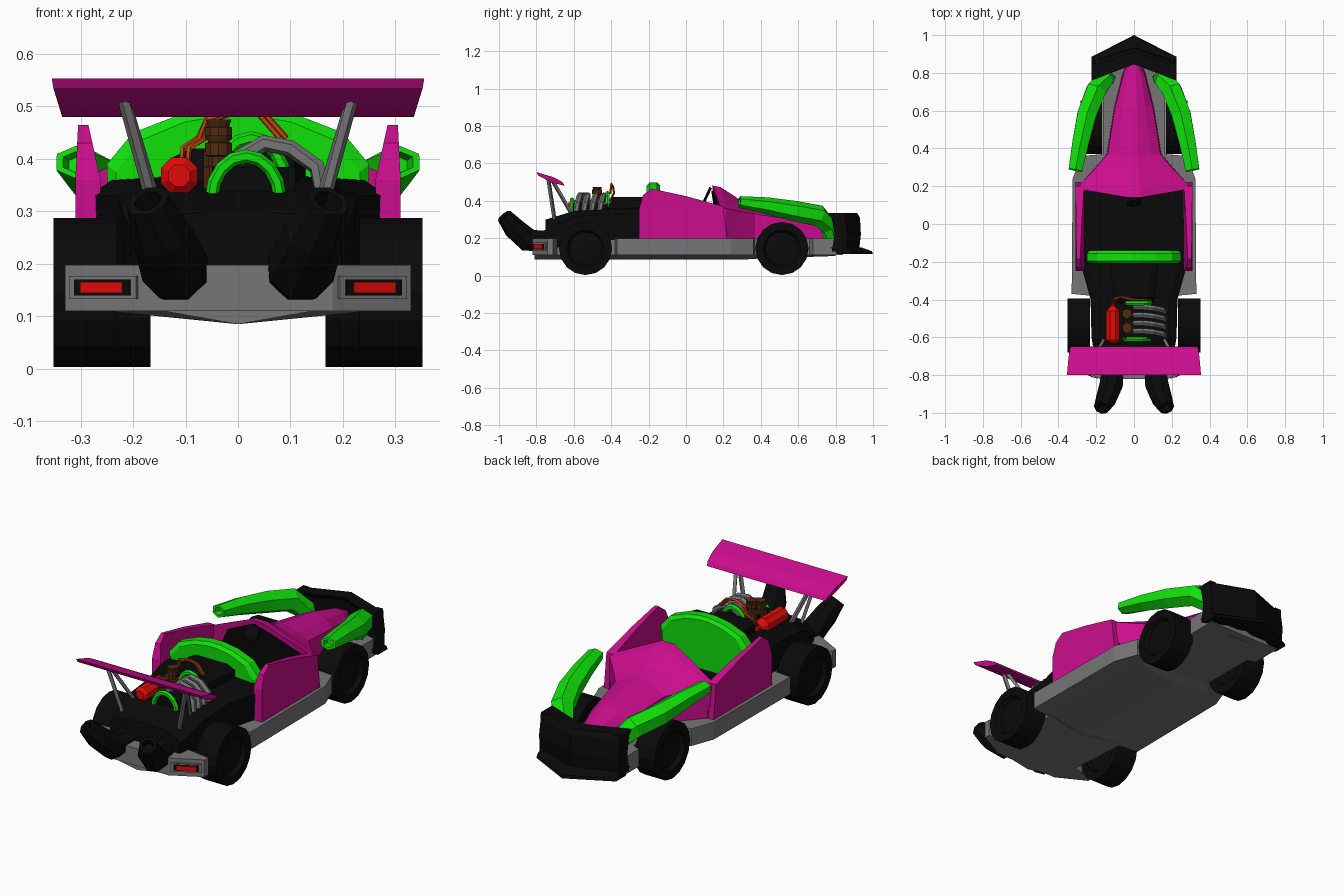
import bpy, bmesh, math
from mathutils import Vector, Matrix

if "Cube" in bpy.data.objects:
    bpy.data.objects.remove(bpy.data.objects["Cube"])

COL = dict(pink=(.6, .004, .27), green=(.005, .75, .003), black=(.003, .003, .003), grey=(.18, .18, .18),
           red=(.78, .003, .003), brown=(.08, .025, .005), orange=(.5, .06, .005))
MATS = {}
for n, c in COL.items():
    MATS[n] = bpy.data.materials.new(n)
    MATS[n].diffuse_color = (*c, 1)


def finish(name, bm, col):
    bmesh.ops.recalc_face_normals(bm, faces=bm.faces)
    me = bpy.data.meshes.new(name)
    bm.to_mesh(me)
    bm.free()
    me.materials.append(MATS[col])
    ob = bpy.data.objects.new(name, me)
    bpy.context.collection.objects.link(ob)
    return ob


def loft(name, rings, col):
    """Skin equal-length rings of points and cap both ends."""
    bm = bmesh.new()
    vs = [[bm.verts.new(p) for p in r] for r in rings]
    n = len(vs[0])
    for a, b in zip(vs, vs[1:]):
        for i in range(n):
            j = (i + 1) % n
            bm.faces.new((a[i], a[j], b[j], b[i]))
    bm.faces.new(vs[0])
    bm.faces.new(vs[-1])
    return finish(name, bm, col)


def box(name, c, size, col, rot=0):
    bm = bmesh.new()
    bmesh.ops.create_cube(bm, size=1, matrix=Matrix.Translation(c) @ Matrix.Rotation(rot, 4, 'Z')
                          @ Matrix.Diagonal((*size, 1)))
    return finish(name, bm, col)


def tube(name, pts, radii, col, sides=6, hollow=False):
    """Tube along pts; each radius is a number or (side, up)."""
    pts = [Vector(p) for p in pts]
    if not isinstance(radii, list):
        radii = [radii] * len(pts)

    def ring(p, t, r, k=1):
        rs, ru = r if isinstance(r, tuple) else (r, r)
        s = t.cross(Vector((0, 0, 1)))
        s = Vector((1, 0, 0)) if s.length < 1e-3 else s.normalized()
        u = s.cross(t).normalized()
        return [p + k * (s * rs * math.cos(a) + u * ru * math.sin(a))
                for a in (2 * math.pi * i / sides + math.pi / sides for i in range(sides))]
    rings = []
    for i, p in enumerate(pts):
        t = (pts[min(i + 1, len(pts) - 1)] - pts[max(i - 1, 0)]).normalized()
        rings.append(ring(p, t, radii[i]))
    if hollow:
        rings += [ring(p, t, radii[-1], .65), ring(p - t * .04, t, radii[-1], .55)]
    return loft(name, rings, col)


def mirrored(half):
    """Close a half outline on +x with its mirror image."""
    return half + [(-p[0], *p[1:]) for p in reversed(half)]


def body(name, sections, col):
    return loft(name, [[(x, y, z) for x, z in mirrored(h)] for y, h in sections], col)


# Chassis plate and V keel
half = [(.21, .84), (.21, .68), (.165, .66), (.165, .37), (.28, .36), (.325, .24), (.33, -.37),
        (.225, -.38), (.2, -.69), (.33, -.71), (.33, -.74), (.18, -.82)]
loft("chassis_plate", [[(x, y, z) for x, y in mirrored(half)] for z in (.11, .198)], 'grey')
loft("keel", [[(-w, y, .115), (0, y, z), (w, y, .115)] for y, w, z in
              ((-.81, .17, .085), (-.39, .17, .085), (-.36, .3, .085), (.3, .27, .085), (.37, .16, .09), (.8, .14, .105))], 'grey')

# Wheels
for tag, y, a, b in (("front", .513, .167, .282), ("rear", -.537, .232, .352)):
    for s in (1, -1):
        prof = ((a + .02, .09), (a, .1), (a, .142), (b, .142), (b, .1), (b - .02, .088), (b - .015, .03))
        loft(tag + "_wheel", [[(s * x, y + r * math.cos(t), .145 + r * math.sin(t))
                               for t in (2 * math.pi * i / 16 for i in range(16))] for x, r in prof], 'black')

# Cockpit floor and rear deck
box("cockpit_floor", (0, 0, .215), (.56, .44, .04), 'black')
body("rear_deck", [(-.2, [(.28, .19), (.285, .33), (.24, .36), (.08, .37)]),
                   (-.4, [(.225, .19), (.23, .33), (.18, .355), (.06, .36)]),
                   (-.6, [(.215, .19), (.225, .315), (.18, .345), (.06, .34)]),
                   (-.75, [(.19, .12), (.2, .25), (.15, .29), (.05, .3)])], 'black')
body("engine_bulkhead", [(-.2, [(.13, .34), (.13, .40), (.09, .42)]),
                         (-.39, [(.11, .34), (.11, .40), (.08, .42)]),
                         (-.42, [(.10, .33), (.10, .35), (.07, .36)])], 'black')

# Seat back hoop
arch = [(.245, .22), (.25, .39), (.2, .45), (.11, .485), (.03, .498)]
inner = [(x * .93, z - .015) for x, z in arch]
body("seat_back", [(-.21, inner), (-.195, arch), (-.155, arch), (-.14, inner)], 'green')

# Hood, lofted from scuttle to nose, with a dark dashboard behind it
cowl = [[(.29, .18, .19), (.29, .185, .365), (.15, .16, .43), (.035, .14, .482)],
        [(.285, .21, .19), (.285, .21, .36), (.14, .2, .42), (.03, .185, .473)],
        [(.205, .3, .19), (.2, .3, .342), (.11, .29, .378), (.025, .29, .405)],
        [(.145, .37, .19), (.14, .37, .33), (.085, .365, .36), (.02, .36, .385)],
        [(.105, .62, .19), (.1, .62, .29), (.06, .62, .325), (.015, .62, .345)],
        [(.06, .8, .19), (.055, .8, .25), (.035, .8, .28), (.01, .8, .295)],
        [(.03, .86, .2), (.03, .86, .24), (.02, .86, .26), (.006, .86, .265)]]
loft("hood", [mirrored(h) for h in cowl], 'pink')
loft("dashboard", [mirrored([(x * .88, y + d, min(z, .2 + (z - .2) * .9)) for x, y, z in cowl[0]]) for d in (-.005, .01)], 'black')
# Steering wheel
bm = bmesh.new()
tc = Matrix.Translation((0, .115, .435)) @ Matrix.Rotation(math.radians(65), 4, 'X')
bmesh.ops.create_cone(bm, cap_ends=True, segments=10, radius1=.04, radius2=.04, depth=.015, matrix=tc)
finish("steering_wheel", bm, 'black')

for s in (1, -1):
    # Door panels, thicker towards the base
    door = [(-.25, .195), (-.25, .36), (-.23, .43), (-.185, .465), (0, .425), (.2, .37), (.22, .195)]
    loft("door", [[(s * (.31 - .05 * max(0, z - .36)), y, z) for y, z in door],
                  [(s * (.262 + .22 * max(0, z - .36)), y, z) for y, z in door]], 'pink')

    # Front fender arms with open rear ends
    tube("fender_arm", [(s * .135, .77, .2), (s * .155, .765, .26), (s * .2, .71, .32), (s * .25, .58, .345),
                        (s * .283, .43, .374), (s * .31, .285, .394)],
         [(.035, .04), (.048, .05), (.06, .058), (.058, .055), (.05, .045), (.042, .031)], 'green', 6, True)

    # Exhausts
    tube("exhaust", [(s * .1, -.68, .21), (s * .113, -.77, .185), (s * .12, -.845, .19), (s * .145, -.92, .255),
                     (s * .172, -.972, .32)],
         [.045, .06, .066, .058, .042], 'black', 8, True)

    # Wing struts
    tube("rear_strut", [(s * .155, -.7, .28), (s * .218, -.735, .51)], .011, 'grey', 4)
    tube("front_strut", [(s * .155, -.6, .31), (s * .215, -.715, .51)], .011, 'grey', 4)

    # Tail lights on the chamfered corners
    rot = s * math.atan2(.08, .15)
    for nm, d, size, col in (("lamp_frame", 0, (.145, .014, .044), 'grey'), ("lamp_recess", .003, (.12, .014, .03), 'black'),
                             ("lamp_lens", .006, (.09, .014, .021), 'red')):
        box(nm, (s * (.255 + d * .47), -.78 - d * .88, .155), size, col, rot)

# Rear wing
sec = [(-.8, .553, .355), (-.79, .535, .352), (-.72, .498, .34), (-.648, .48, .335), (-.66, .5, .34), (-.71, .527, .347)]
loft("rear_wing", [[(k * w, y, z) for y, z, w in sec] for k in (-1, 1)], 'pink')


# Front bumper wall and splitter
def chevron(name, outer, depth, zs, col, x=.225):
    """V-shaped band: outer gives (side y, centre y) at each height."""
    rings = []
    for z, (ys, yc) in zip(zs, outer):
        rings.append([(-x, ys - depth, z), (-x, ys, z), (0, yc, z), (x, ys, z), (x, ys - depth, z), (0, yc - depth, z)])
    return loft(name, rings, col)


chevron("front_bumper", [(.85, .925), (.865, .935), (.85, .93), (.83, .915)], .07, (.13, .22, .31, .335), 'black')
chevron("splitter", [(.885, 1.0), (.88, .995), (.85, .94)], .08, (.115, .13, .15), 'black')
for s in (1, -1):
    loft("bumper_side", [[(s * x, y, z) for y, z in ((.78, .335), (.85, .335), (.86, .2), (.86, .13), (.84, .13), (.8, .24))]
                         for x in (.19, .225)], 'black')

# Carburettor stacks
for y, h in ((-.475, .475), (-.55, .445)):
    tube("carburettor", [(-.037, y, z) for z in (.32, h - .06, h - .058, h - .04, h - .038, h - .015, h - .013, h)],
         [.03, .03, .02, .02, .027, .027, .021, .026], 'brown', 10)
# Extinguisher
tube("extinguisher", [(-.112, y, .368) for y in (-.63, -.615, -.46, -.44, -.435, -.41)],
     [.022, .038, .038, .018, .012, .012], 'red', 8)


def hoop(name, x0, x1, y, z0, h, r, col, n=8):
    c, w = (x0 + x1) / 2, (x1 - x0) / 2
    rings = []
    for i in range(n + 1):
        a = math.pi * i / n
        out = Vector((-math.cos(a), 0, math.sin(a)))
        p = Vector((c + w * out.x, y, z0 + h * out.z))
        rings.append([p + r * (out * math.cos(t) + Vector((0, 1, 0)) * math.sin(t)) for t in (math.pi * k / 3 for k in range(6))])
    return loft(name, rings, col)


# Hoses and engine pipes
hoop("rear_hose", -.05, .08, -.61, .325, .08, .013, 'green')
hoop("front_hose", -.04, .09, -.42, .35, .09, .013, 'green')
for x in (0, .012):
    tube("fuel_line", [(-.11 + x, -.42, .385), (-.105 + x, -.395, .42), (-.075 + x, -.385, .44), (-.06 + x, -.39, .475),
                       (-.01 + x, -.4, .492), (.04 + x, -.4, .485), (.08 + x, -.405, .44)], .006, 'orange', 5)
for i in range(4):
    y = -.45 - .042 * i
    tube("engine_pipe", [(0, y + .01, .40), (.05, y + .01, .43), (.1, y + .005, .42), (.15, y - .005, .385), (.165, y - .015, .32)],
         .016, 'grey', 6)
box("engine_block", (.03, -.51, .35), (.16, .19, .07), 'black')

for m in bpy.data.materials:
    if m.users and not m.is_grease_pencil:
        m.use_nodes = True
        m.node_tree.nodes["Principled BSDF"].inputs["Base Color"].default_value = m.diffuse_color
